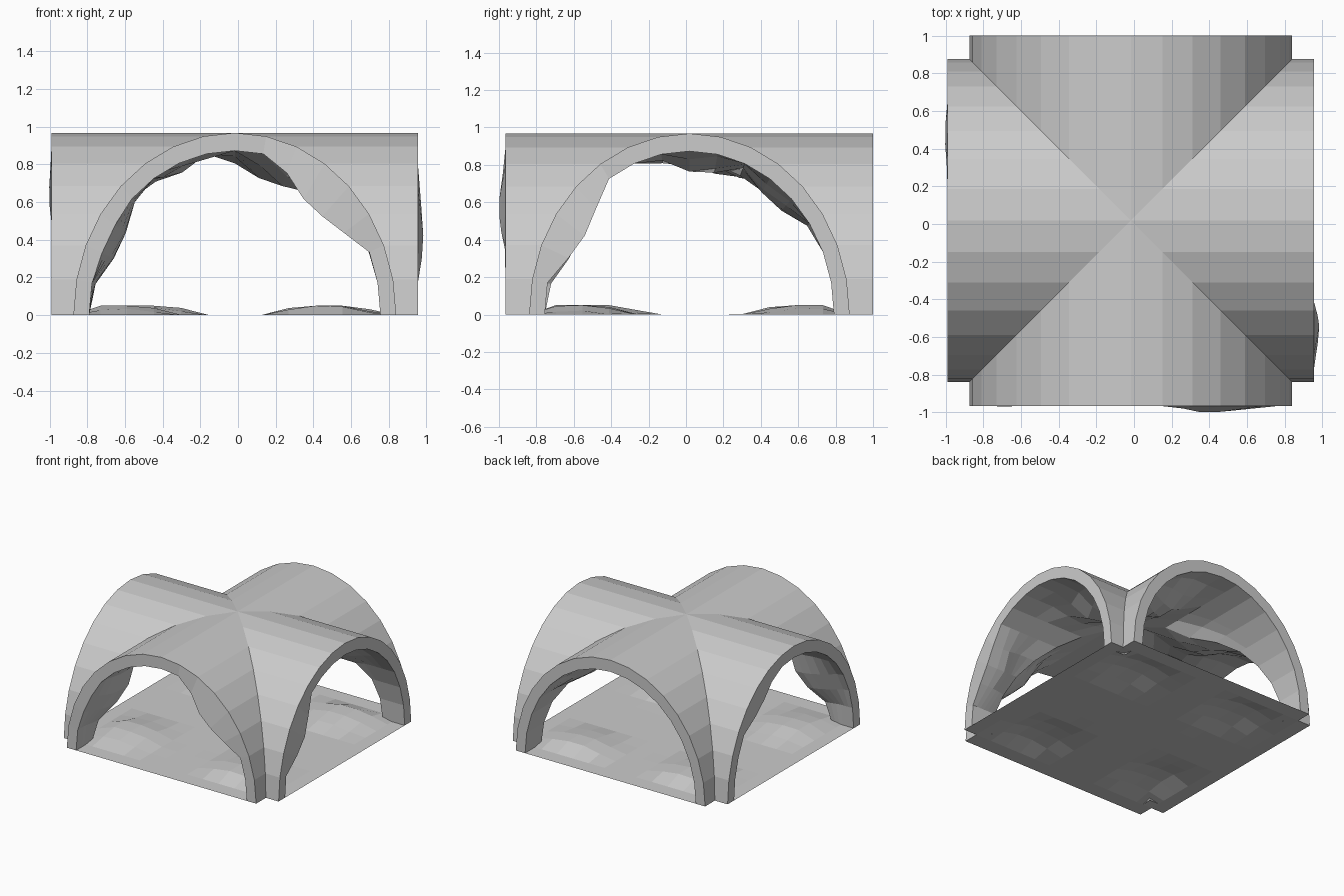
import bpy, bmesh, math
from mathutils import Vector

if "Cube" in bpy.data.objects:
    bpy.data.objects.remove(bpy.data.objects["Cube"])

CX, CY = -0.017, 0.018          # crossing point of the two barrels
RU, RZ = 0.857, 0.968           # outer half width and height
INNER = 0.902                   # inner profile scale
LX, LY = 0.972, 0.983           # half lengths of the barrels
SEG, COLS = 16, 6

# worn lumps under the vault: x, y, z (from the crossing), radius, strength
LUMPS = [(0.48, -0.97, 0.62, 0.36, 0.15), (0.96, -0.60, 0.45, 0.30, 0.13),
         (-0.97, 0.45, 0.68, 0.26, 0.06), (0.22, 0.50, 0.83, 0.33, 0.15),
         (-0.66, -0.72, 0.40, 0.30, 0.10), (-0.45, 0.15, 0.75, 0.32, 0.12),
         (0.50, 0.50, 0.65, 0.30, 0.10), (0.45, 0.05, 0.77, 0.30, 0.13)]
# low mounds on the floor: x, y, radius
MOUNDS = [(-0.62, -0.50, 0.33), (0.45, -0.58, 0.33),
          (0.50, 0.65, 0.33), (-0.48, 0.62, 0.33)]


def finish(bm, name):
    bmesh.ops.remove_doubles(bm, verts=bm.verts, dist=0.0005)
    me = bpy.data.meshes.new(name)
    bm.to_mesh(me)
    bm.free()
    ob = bpy.data.objects.new(name, me)
    bpy.context.collection.objects.link(ob)
    ob.location = (CX, CY, 0)
    return ob


def place(l, u, z, turn):
    # turn an (along, across, up) point into one of the four arms
    c, s = [(1, 0), (0, 1), (-1, 0), (0, -1)][turn]
    return Vector((l * c - u * s, l * s + u * c, z))


def lump_at(p):
    k = 0
    for x, y, z, r, a in LUMPS:
        d = (p - Vector((x, y, z))).length / r
        if d < 1:
            k = max(k, a * min(1, 1.6 * (1 - d)))
    return k


def quad(bm, *vs):
    if len(set(vs)) == 4 and len({tuple(round(c, 4) for c in v.co) for v in vs}) > 2:
        bm.faces.new(vs)


def vault():
    bm = bmesh.new()
    for turn in range(4):
        L = LX if turn % 2 == 0 else LY
        outer, inner = [], []
        for i in range(SEG + 1):
            a = math.pi * i / SEG
            u, z = RU * math.cos(a), RZ * math.sin(a)
            outer.append([bm.verts.new(place(l, u, z, turn)) for l in (abs(u), L)])
            u, z = u * INNER, z * INNER
            row = []
            for j in range(COLS + 1):
                t = j / COLS
                k = lump_at(place(abs(u) * (1 - t) + L * t, u, z, turn)) if 0 < i < SEG else 0
                un, zn = u * (1 - k), z * (1 - k)
                l = abs(un) * (1 - t) + L * t
                if j == COLS:
                    l += 0.22 * k
                row.append(bm.verts.new(place(l, un, zn, turn)))
            inner.append(row)
        for i in range(SEG):
            o, p, q, r = outer[i], outer[i + 1], inner[i], inner[i + 1]
            quad(bm, o[0], o[1], p[1], p[0])
            quad(bm, o[1], q[-1], r[-1], p[1])
            for j in range(COLS):
                quad(bm, q[j], r[j], r[j + 1], q[j + 1])
    finish(bm, "cross_vault")


def floor():
    # plus-shaped slab outline, with the notched corners left open
    bm = bmesh.new()
    n = 12
    mid = [-RU + 2 * RU * i / n for i in range(n + 1)]
    xs, ys = [-LX] + mid + [LX], [-LY] + mid + [LY]

    def height(x, y):
        if max(abs(x), abs(y)) > 0.8:
            return 0
        h = max(1 - math.hypot(x + CX - a, y + CY - b) / r for a, b, r in MOUNDS)
        return 0.05 * min(1, max(0, 1.7 * h))

    grid = [[bm.verts.new((x, y, height(x, y))) for y in ys] for x in xs]
    for i in range(n + 2):
        for j in range(n + 2):
            if i in (0, n + 1) and j in (0, n + 1):
                continue
            bm.faces.new((grid[i][j], grid[i + 1][j], grid[i + 1][j + 1], grid[i][j + 1]))
    loose = [v for v in bm.verts if not v.link_faces]
    bmesh.ops.delete(bm, geom=loose, context='VERTS')
    finish(bm, "floor")


vault()
floor()
